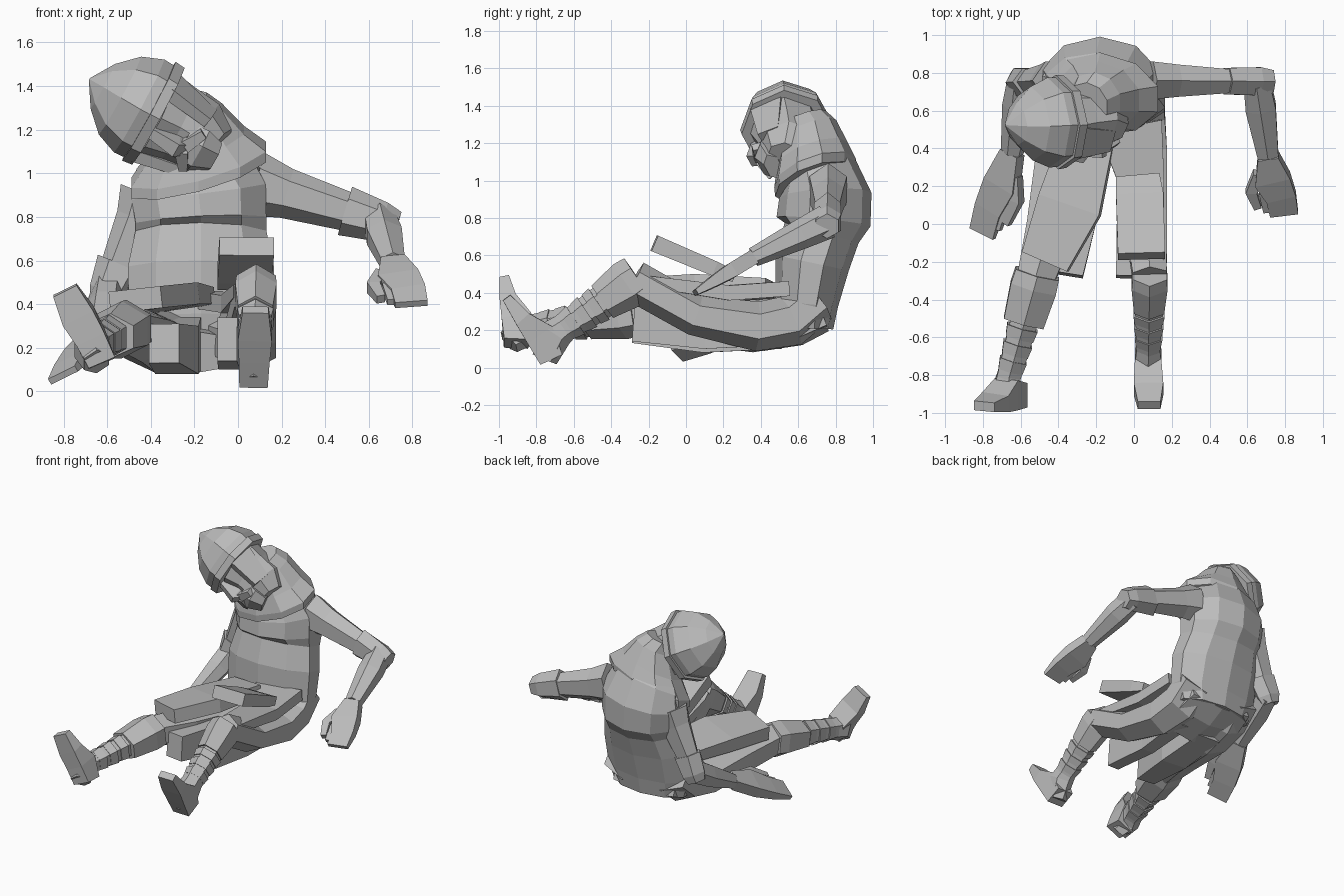
import bpy, bmesh, math
from mathutils import Vector

cube = bpy.data.objects.get("Cube")
if cube:
    bpy.data.objects.remove(cube, do_unlink=True)

stone = bpy.data.materials.new("plain grey")
stone.use_nodes = True
GREY = (0.5, 0.5, 0.5, 1)
stone.diffuse_color = GREY
stone.node_tree.nodes["Principled BSDF"].inputs["Base Color"].default_value = GREY

X, Y = Vector((1, 0, 0)), Vector((0, 1, 0))


def loft(name, rings, n=6, side=X, normal=None):
    """Skin rings (centre, half width, half depth) along a path; side sets the width direction."""
    pts = [Vector(r[0]) for r in rings]
    bm = bmesh.new()
    loops = []
    for i, (c, w, h) in enumerate(rings):
        t = normal or (pts[min(i + 1, len(pts) - 1)] - pts[max(i - 1, 0)])
        t = t.normalized()
        s = (side - t * side.dot(t)).normalized()
        u = t.cross(s)
        k = 1 / math.cos(math.pi / n)
        angles = [math.tau * (j + 0.5) / n for j in range(n)]
        loops.append([bm.verts.new(pts[i] + s * w * k * math.cos(a) + u * h * k * math.sin(a))
                      for a in angles])
    for a, b in zip(loops, loops[1:]):
        for j in range(n):
            bm.faces.new((a[j], a[(j + 1) % n], b[(j + 1) % n], b[j]))
    bm.faces.new(loops[0][::-1])
    bm.faces.new(loops[-1])
    bmesh.ops.recalc_face_normals(bm, faces=bm.faces)
    mesh = bpy.data.meshes.new(name)
    bm.to_mesh(mesh)
    bm.free()
    mesh.materials.append(stone)
    ob = bpy.data.objects.new(name, mesh)
    bpy.context.collection.objects.link(ob)
    return ob


# Torso: slumped back, overhanging chest, belly and tunic skirt
loft("torso", [((-.17, .64, .21), .29, .14), ((-.17, .645, .34), .33, .16),
               ((-.17, .675, .56), .335, .19), ((-.17, .725, .72), .30, .195),
               ((-.17, .735, .78), .30, .24), ((-.18, .745, .92), .31, .235),
               ((-.20, .72, 1.04), .27, .19), ((-.22, .66, 1.13), .16, .14)], 10)

# Shoulder mantle and hood, sloping down to the right and to the front
loft("mantle", [((-.18, .69, .99), .32, .215), ((-.18, .69, 1.04), .32, .22),
                ((-.19, .675, 1.14), .225, .19), ((-.21, .655, 1.27), .14, .15),
                ((-.25, .63, 1.33), .11, .12)], 10, X, Vector((-.3, -.35, 1)))

# Head frame: crown direction, face direction, left ear direction
UP = Vector((-.87, -.05, .47)).normalized()
FACE = Vector((-.2, -.9, -.38))
FACE = (FACE - UP * FACE.dot(UP)).normalized()
EAR = UP.cross(FACE)
BROW = Vector((-.40, .54, 1.28))


def at(up, face=0, ear=0):
    return BROW + UP * up + FACE * face + EAR * ear


loft("helmet", [(at(-.03), .215, .22), (at(.06), .22, .225), (at(.16), .18, .19),
                (at(.25), .10, .11), (at(.32), .005, .005)], 8, FACE)
loft("helmet_band", [(at(-.04), .225, .235), (at(.01), .23, .24)], 8, FACE)
loft("head", [(at(-.03), .18, .20), (at(-.14, -.01), .16, .18),
              (at(-.25, -.01), .16, .165), (at(-.35, .02), .10, .11)], 8, FACE)
loft("nose", [(at(-.03, .17), .03, .025), (at(-.17, .19), .045, .035), (at(-.2, .15), .03, .03)], 4, FACE)
loft("beard", [(at(-.2, .11), .06, .09), (at(-.27, .12), .06, .10), (at(-.35, .1), .04, .07)], 6, FACE)
for tag, m in (("left", 1), ("right", -1)):
    loft(tag + "_moustache", [(at(-.2, .17, m * .01), .03, .03), (at(-.25, .14, m * .1), .03, .02)], 4, FACE)
    loft(tag + "_cheek_guard", [(at(-.03, .03, m * .18), .09, .03),
                                (at(-.25, .05, m * .14), .06, .025)], 4, FACE)


def arm(tag, m, shoulder, elbow, wrist, tip, across):
    """Sleeve, elbow cuff, forearm, mitten hand, thumb and finger."""
    s, e, w, t = map(Vector, (shoulder, elbow, wrist, tip))
    loft(tag + "_sleeve", [(s, .10, .13), (s.lerp(e, .25), .085, .10), (s.lerp(e, .8), .06, .075)], 6, Y)
    loft(tag + "_cuff", [(s.lerp(e, .72), .07, .10), (s.lerp(e, 1.02), .075, .08),
                         (s.lerp(e, 1.14), .06, .06)], 6, Y)
    loft(tag + "_forearm", [(e, .07, .08), (e.lerp(w, .35), .08, .07), (w, .055, .045)], 6, across)
    out = across * m
    loft(tag + "_hand", [(w, .055, .04), (w.lerp(t, .4) + out * .01, .095, .04),
                         (w.lerp(t, .7) + out * .045, .08, .03), (t + out * .05, .075, .015)], 4, across)
    loft(tag + "_thumb", [(w.lerp(t, .3) - out * .06, .03, .03), (w.lerp(t, .6) - out * .11, .03, .03),
                          (w.lerp(t, .88) - out * .085, .02, .02)], 4, across)
    loft(tag + "_finger", [(w.lerp(t, .6) - out * .04, .03, .025), (w.lerp(t, .95) - out * .04, .018, .015)],
         4, across)


arm("left", 1, (.08, .76, .95), (.65, .755, .78), (.71, .36, .59), (.745, .05, .40), X)
arm("right", -1, (-.40, .76, .89), (-.59, .75, .46), (-.645, .38, .27), (-.76, -.05, .10),
    Vector((.85, 0, .52)))


def leg(tag, cuff_width, thigh, ankle, heel, toe):
    """Thigh, boot cuff, wrapped shin and upturned foot."""
    k, a, h, t = map(Vector, (thigh[-1][0], ankle, heel, toe))
    loft(tag + "_thigh", thigh)
    loft(tag + "_boot_cuff", [(k.lerp(a, -.05), cuff_width, .11), (k.lerp(a, .08), cuff_width + .005, .115),
                              (k.lerp(a, .40), cuff_width - .01, .09)])
    loft(tag + "_shin", [(k.lerp(a, .3), .075, .08), (a, .06, .065)])
    for i in range(3):
        f = .44 + .15 * i
        r = .083 - .005 * i
        loft(f"{tag}_shin_wrap_{i + 1}", [(k.lerp(a, f), r, r + .005), (k.lerp(a, f + .1), r - .008, r - .003)])
    loft(tag + "_ankle", [(k.lerp(a, .85), .06, .065), (a, .07, .08), (a.lerp(h, .8), .06, .06)])
    back = (k - a).normalized()
    loft(tag + "_foot", [(h + back * .06, .065, .065), (h.lerp(t, .35) + back * .075, .07, .08),
                         (h.lerp(t, .65) + back * .04, .078, .045), (t + back * .025, .06, .025)], 4)


leg("left", .09, [((-.01, .70, .36), .165, .11), ((.01, .56, .25), .155, .12), ((.04, .38, .22), .135, .115),
                  ((.06, .05, .28), .115, .095), ((.083, -.28, .465), .09, .095)],
    (.075, -.70, .18), (.07, -.77, .01), (.08, -.98, .36))
leg("right", .118, [((-.33, .70, .36), .165, .11), ((-.34, .56, .25), .16, .12), ((-.37, .36, .22), .15, .12),
                    ((-.44, -.02, .26), .13, .11), ((-.52, -.29, .29), .10, .10)],
    (-.68, -.87, .20), (-.64, -.965, .12), (-.80, -.99, .46))

# Tunic skirt: front flaps over the thighs and folds hanging between them
loft("left_front_flap", [((.02, .25, .49), .115, .03), ((.03, .15, .53), .125, .04),
                         ((.04, -.17, .665), .125, .045)], 4)
loft("right_front_flap", [((-.24, .46, .42), .14, .04), ((-.34, .1, .43), .17, .05),
                          ((-.47, -.20, .42), .13, .05)], 4, Vector((1, .4, .1)))
loft("left_lap", [((-.02, .52, .42), .17, .04), ((.04, .22, .40), .12, .04), ((.07, -.2, .46), .09, .03)], 4)
loft("left_inner_fold", [((-.02, .5, .24), .06, .12), ((-.04, .1, .21), .05, .11),
                         ((-.05, -.28, .24), .045, .10)], 4)
loft("right_inner_fold", [((-.26, .5, .22), .09, .12), ((-.28, .1, .19), .10, .11),
                          ((-.34, -.27, .22), .07, .09)], 4)
loft("seat", [((-.17, .74, .26), .25, .06), ((-.17, .6, .21), .27, .08), ((-.17, .4, .18), .27, .08)])
